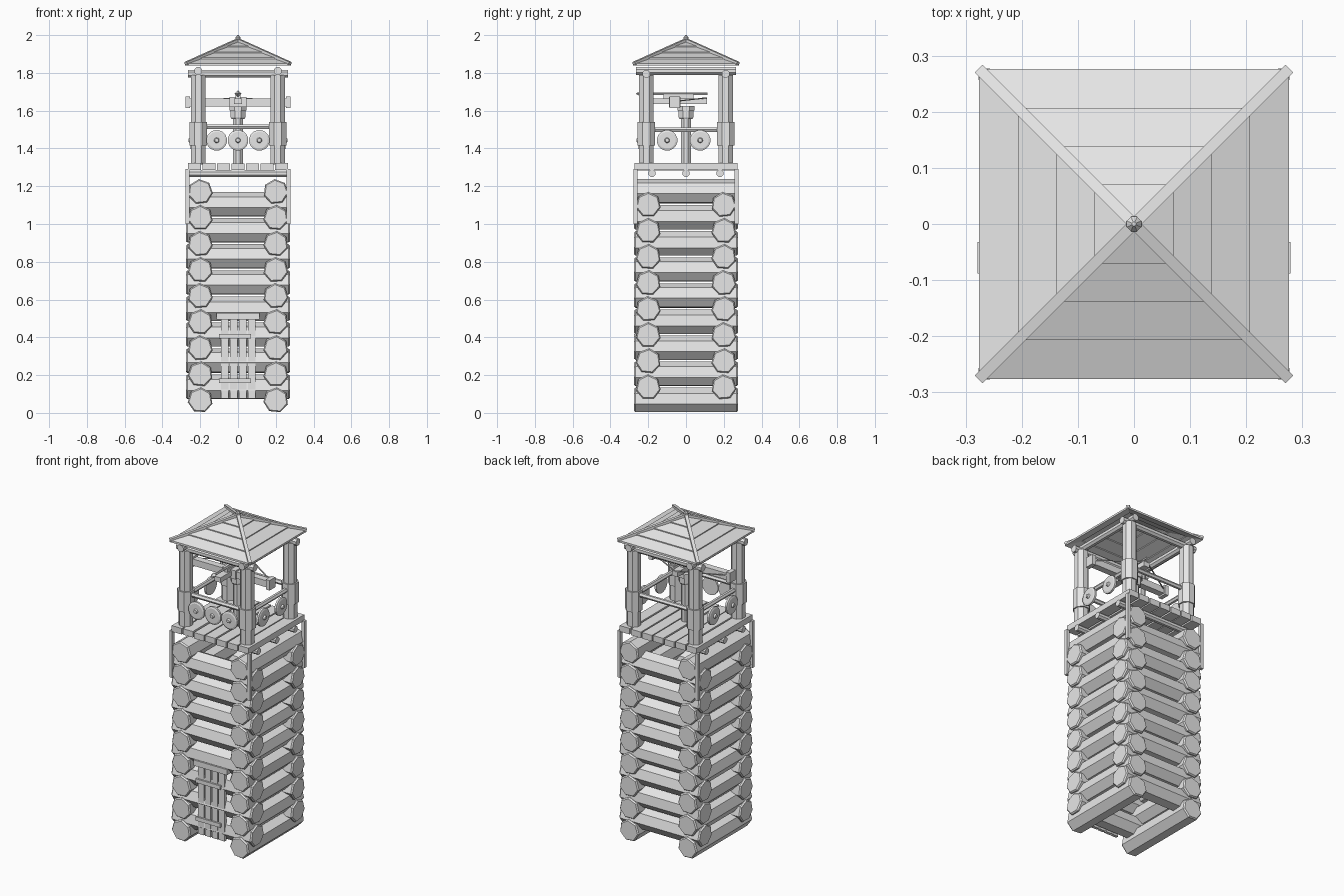
import bpy, bmesh, math, random
from mathutils import Vector

random.seed(4)
cube = bpy.data.objects.get("Cube")
if cube:
    bpy.data.objects.remove(cube, do_unlink=True)

grey = bpy.data.materials.new("plain_grey")
grey.use_nodes = True
GREY = (0.8, 0.8, 0.8, 1)
grey.diffuse_color = GREY
grey.node_tree.nodes["Principled BSDF"].inputs["Base Color"].default_value = GREY


def finish(name, bm):
    bmesh.ops.recalc_face_normals(bm, faces=bm.faces)
    mesh = bpy.data.meshes.new(name)
    bm.to_mesh(mesh)
    bm.free()
    mesh.materials.append(grey)
    obj = bpy.data.objects.new(name, mesh)
    bpy.context.collection.objects.link(obj)
    return obj


def box(name, x, y, z):
    """Box from three (low, high) ranges."""
    bm = bmesh.new()
    bmesh.ops.create_cube(bm, size=1)
    for v in bm.verts:
        v.co = [r[0] if c < 0 else r[1] for r, c in zip((x, y, z), v.co)]
    return finish(name, bm)


def turned(name, start, axis, profile, sides, roll=0.0):
    """Rings of (distance, radius) along an axis, flat side down."""
    start, w = Vector(start), Vector(axis).normalized()
    u = w.cross(Vector((0, 0, 1)))
    u = u.normalized() if u.length > 0.01 else Vector((1, 0, 0))
    v = u.cross(w)
    first = -math.pi / 2 + math.pi / sides + roll
    bm = bmesh.new()
    rings = []
    for dist, rad in profile:
        angles = [first + math.tau * i / sides for i in range(sides)]
        rings.append([bm.verts.new(start + w * dist + (u * math.cos(a) + v * math.sin(a)) * rad)
                      for a in angles])
    for a, b in zip(rings, rings[1:]):
        for i in range(sides):
            j = (i + 1) % sides
            bm.faces.new((a[i], a[j], b[j], b[i]))
    bm.faces.new(rings[0])
    bm.faces.new(rings[-1])
    return finish(name, bm)


def pole(name, a, b, r, sides=8):
    axis = Vector(b) - Vector(a)
    return turned(name, a, axis, [(0, r), (axis.length, r)], sides)


# Stacked log walls with chamfered ends
HALF, R, STEP = 0.275, 0.067, 0.138
log_profile = [(0, R * 0.9), (0.008, R), (2 * HALF - 0.008, R), (2 * HALF, R * 0.9)]
for level in range(17):
    z = R + level * STEP / 2
    for s in (-1, 1):
        roll = random.uniform(-0.12, 0.12)
        if level % 2 == 0:
            turned("side_log", (s * 0.2, -HALF, z), (0, 1, 0), log_profile, 7, roll)
        else:
            turned("cross_log", (-HALF, s * 0.2, z), (1, 0, 0), log_profile, 7, roll)

# Plank door with battens and lintel
for i in range(4):
    x = -0.07 + i * 0.0475
    box("door_plank", (x - 0.02, x + 0.02), (-0.264, -0.245), (0.075, 0.495))
for z in (0.17, 0.405):
    box("door_batten", (-0.1, 0.07), (-0.274, -0.262), (z - 0.012, z + 0.012))
box("door_lintel", (-0.115, 0.115), (-0.274, -0.22), (0.495, 0.53))

# Platform: joists, floor planks, hanging corner strips
for y in (-0.18, 0, 0.18):
    pole("floor_joist", (-0.27, y, 1.268), (0.27, y, 1.268), 0.02)
for i in range(7):
    x = (i - 3) * 0.0765
    drop = random.uniform(0, 0.006)
    box("floor_plank", (x - 0.034, x + 0.034), (-0.273, 0.273), (1.288 - drop, 1.325 - drop))
for sx in (-1, 1):
    for sy in (-1, 1):
        x, y = sx * 0.267, sy * 0.267
        box("corner_strip", (x - 0.01, x + 0.01), (y - 0.01, y + 0.01), (1.0, 1.29))

        # Upper post with a thicker sleeve
        turned("upper_post", (sx * 0.21, sy * 0.21, 1.315), (0, 0, 1),
               [(0, 0.042), (0.1, 0.042), (0.1, 0.05), (0.225, 0.05),
                (0.225, 0.041), (0.475, 0.041)], 8)

# Rails and roof frame
for s in (-1, 1):
    pole("cross_rail", (-0.2, s * 0.21, 1.515), (0.2, s * 0.21, 1.515), 0.014, 6)
    pole("side_rail", (s * 0.21, -0.2, 1.5), (s * 0.21, 0.2, 1.5), 0.014, 6)
    pole("cross_roof_beam", (-0.265, s * 0.21, 1.795), (0.265, s * 0.21, 1.795), 0.022)
    pole("side_roof_beam", (s * 0.21, -0.265, 1.81), (s * 0.21, 0.265, 1.81), 0.022)

# Round shields hung on the rails
shield = [(0, 0.055), (0.012, 0.055), (0.016, 0.045), (0.016, 0.014), (0.026, 0.01)]
for x in (-0.113, 0, 0.113):
    turned("front_shield", (x, -0.235, 1.443), (0, -1, 0), shield, 16)
for s in (-1, 1):
    for y in (-0.1, 0.075):
        turned("side_shield", (s * 0.235, y, 1.443), (s, 0, 0), shield, 16)

# Pyramid roof of overlapping boards
def roof_z(half):
    return 1.968 - half * 0.45


edges = [0.276, 0.207, 0.138, 0.07, 0.002]
for side in range(4):
    c, s = round(math.cos(side * math.pi / 2)), round(math.sin(side * math.pi / 2))
    for outer, inner in zip(edges, edges[1:]):
        bm = bmesh.new()
        top, low = [], []
        for half, sx, lift in ((outer, -1, 0.006), (outer, 1, 0.006), (inner, 1, 0), (inner, -1, 0)):
            x, y = sx * half, -half
            for ring, dz in ((top, lift), (low, lift - 0.012)):
                ring.append(bm.verts.new((x * c - y * s, x * s + y * c, roof_z(half) + dz)))
        bm.faces.new(top)
        bm.faces.new(low)
        for i in range(4):
            j = (i + 1) % 4
            bm.faces.new((top[i], top[j], low[j], low[i]))
        finish("roof_board", bm)

# Hip beams and finial
for sx in (-1, 1):
    for sy in (-1, 1):
        pole("hip_beam", (sx * 0.275, sy * 0.275, roof_z(0.275) + 0.004),
             (0, 0, roof_z(0) + 0.004), 0.014, 4)
turned("finial", (0, 0, 1.96), (0, 0, 1),
       [(0, 0.009), (0.015, 0.014), (0.028, 0.014), (0.04, 0.004)], 8)

# Mounted bolt thrower
turned("swivel_post", (0, 0, 1.32), (0, 0, 1), [(0, 0.028), (0.24, 0.028)], 8)
turned("swivel_head", (0, 0, 1.555), (0, 0, 1),
       [(0, 0.036), (0.01, 0.042), (0.045, 0.042), (0.045, 0.05), (0.07, 0.05)], 8)
box("stock", (-0.02, 0.02), (-0.2, 0.11), (1.635, 1.665))
box("bow_bracket", (-0.046, 0.046), (-0.09, -0.03), (1.62, 1.673))
pole("bow", (-0.265, -0.06, 1.643), (0.265, -0.06, 1.643), 0.029, 4)
for s in (-1, 1):
    x = s * 0.266
    box("bow_tip", (x - 0.013, x + 0.013), (-0.088, -0.032), (1.613, 1.675))
    pole("bow_string", (x, -0.05, 1.65), (0, 0.11, 1.668), 0.004, 4)
pole("bolt_shaft", (0, -0.24, 1.69), (0, 0.115, 1.69), 0.007, 6)
turned("bolt_head", (0, -0.225, 1.69), (0, -1, 0), [(0, 0.006), (0.01, 0.018), (0.04, 0.001)], 4, math.pi / 4)
box("bolt_rest", (-0.012, 0.012), (-0.12, 0.04), (1.66, 1.685))
